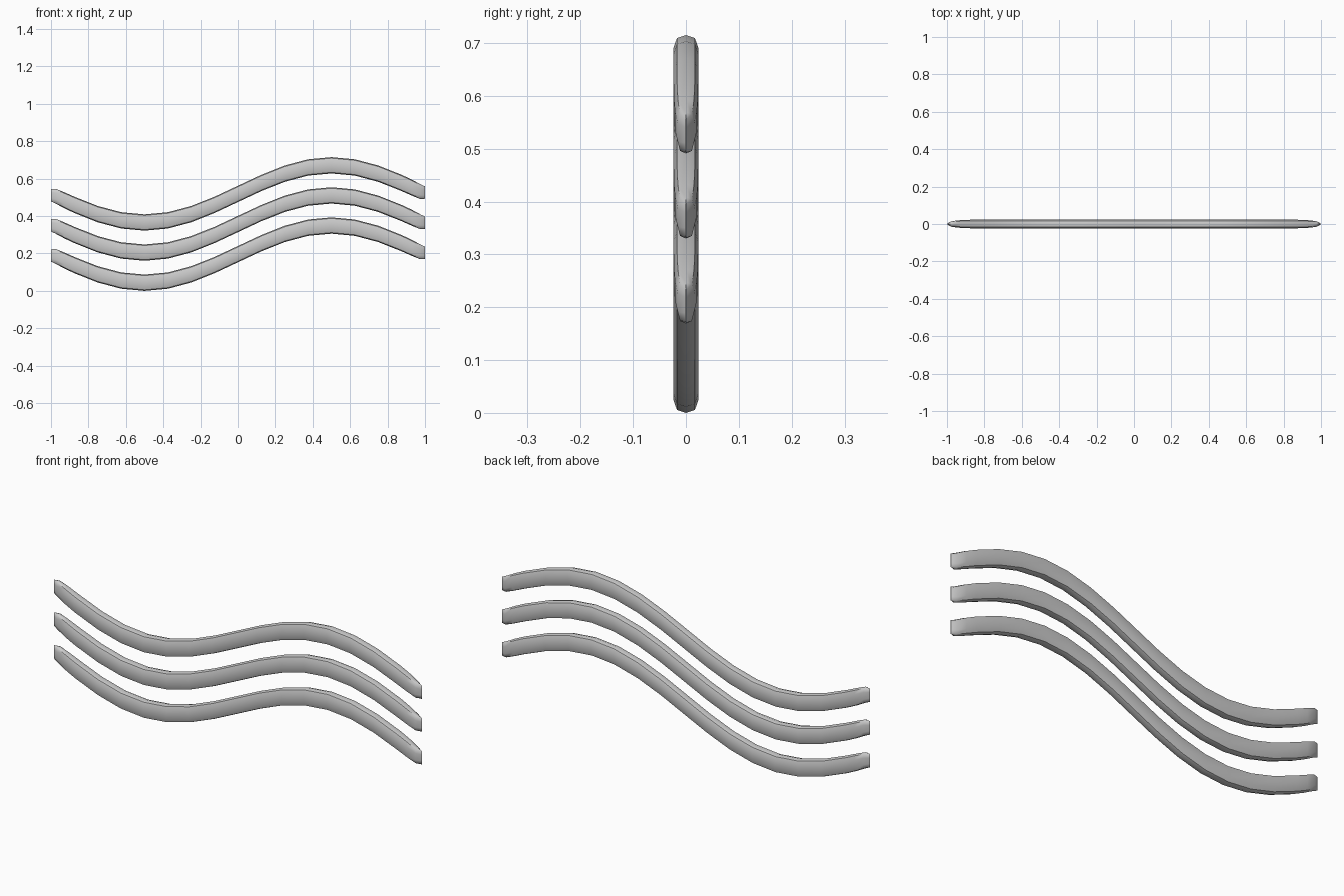
import bpy, bmesh, math

if "Cube" in bpy.data.objects:
    bpy.data.objects.remove(bpy.data.objects["Cube"])

# Half cross-section scale factors: (y, z) of a rounded ten-sided bar
SECTION = [(0, .0435), (.017, .038), (.0235, .019), (.0235, -.019), (.017, -.038),
           (0, -.0435), (-.017, -.038), (-.0235, -.019), (-.0235, .019), (-.017, .038)]

# Stations along the right half: (x, width scale, height scale)
HALF = [(i / 8, 1, 1) for i in range(1, 7)] + [(.875, .97, 1), (.93, .87, .98), (.975, .66, .91), (1.0, .06, .76)]
STATIONS = [(-x, w, h) for x, w, h in reversed(HALF)] + [(0, 1, 1)] + HALF


def wavy_bar(name, mid):
    bm = bmesh.new()
    rings = []
    for x, w, h in STATIONS:
        zc = mid + .153 * math.sin(math.pi * x * (.985 if abs(x) == 1 else 1))
        rings.append([bm.verts.new((x, y * w, zc + z * h)) for y, z in SECTION])
    n = len(SECTION)
    for a, b in zip(rings, rings[1:]):
        for i in range(n):
            bm.faces.new((a[i], a[(i + 1) % n], b[(i + 1) % n], b[i]))
    # Narrow upright end ridges
    bm.faces.new(rings[0])
    bm.faces.new(rings[-1])
    bmesh.ops.recalc_face_normals(bm, faces=bm.faces)
    mesh = bpy.data.meshes.new(name)
    bm.to_mesh(mesh)
    bm.free()
    obj = bpy.data.objects.new(name, mesh)
    bpy.context.collection.objects.link(obj)
    bpy.context.view_layer.objects.active = obj
    obj.select_set(True)
    bpy.ops.object.shade_smooth_by_angle(angle=math.radians(50))
    obj.select_set(False)


# Three identical stacked waves
for name, mid in (("lower_wave", .1965), ("middle_wave", .3575), ("upper_wave", .5185)):
    wavy_bar(name, mid)
